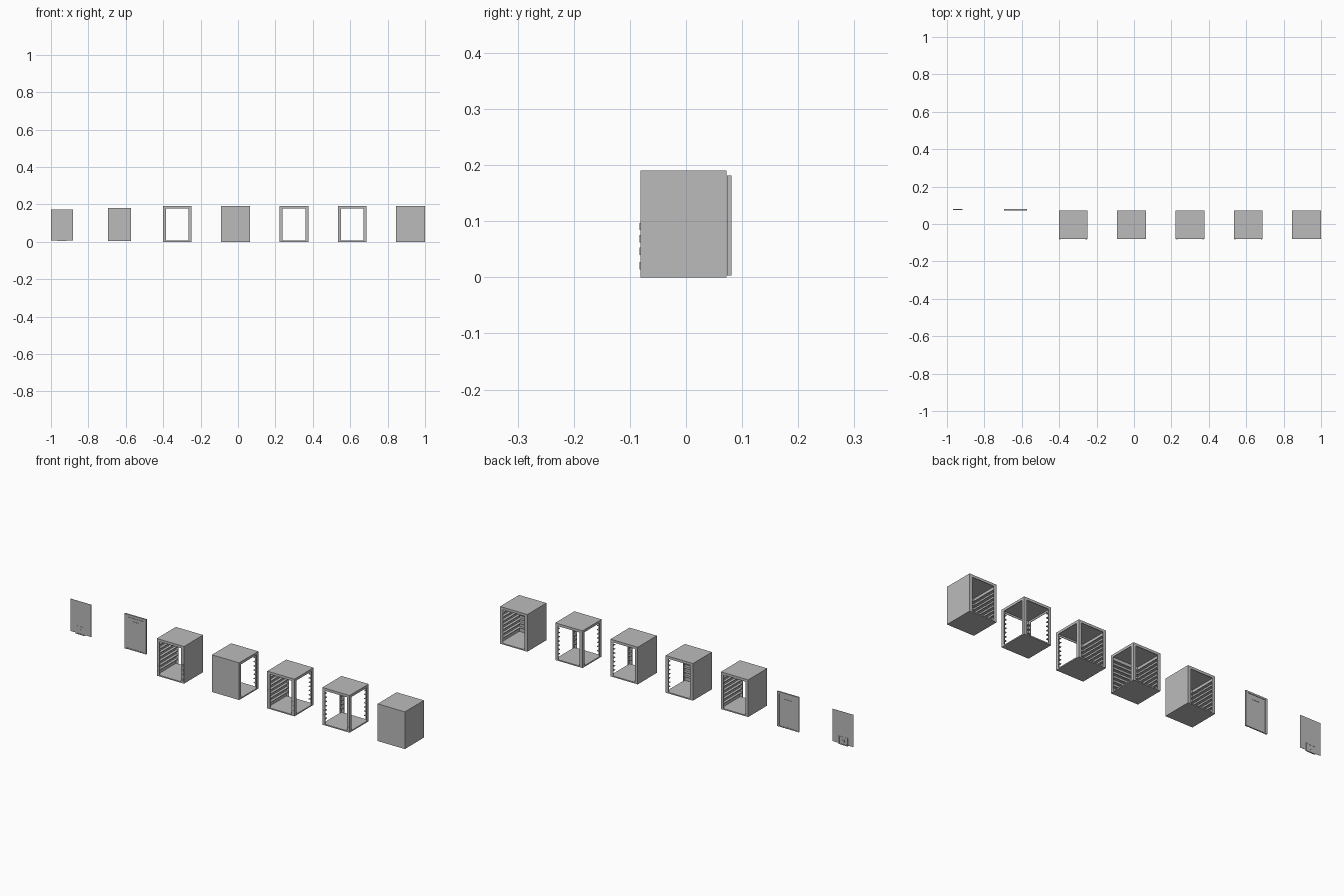
import bpy, bmesh

if "Cube" in bpy.data.objects:
    bpy.data.objects.remove(bpy.data.objects["Cube"])

grey = bpy.data.materials.new("mid grey metal")
grey.diffuse_color = (0.5, 0.5, 0.5, 1)
grey.use_nodes = True
grey.node_tree.nodes["Principled BSDF"].inputs["Base Color"].default_value = grey.diffuse_color


def make(name, boxes):
    """One object from a list of (x0, x1, y0, y1, z0, z1) blocks."""
    bm = bmesh.new()
    for x0, x1, y0, y1, z0, z1 in boxes:
        verts = bmesh.ops.create_cube(bm, size=1)["verts"]
        for v in verts:
            v.co.x = x1 if v.co.x > 0 else x0
            v.co.y = y1 if v.co.y > 0 else y0
            v.co.z = z1 if v.co.z > 0 else z0
    mesh = bpy.data.meshes.new(name)
    bm.to_mesh(mesh)
    bm.free()
    mesh.materials.append(grey)
    ob = bpy.data.objects.new(name, mesh)
    bpy.context.collection.objects.link(ob)
    return ob


H = 0.077            # half width and half depth of a cabinet
YC = -0.0045         # cabinet centre in y
TOP = 0.19
POST = 0.016         # width of the corner angles
T = 0.0025           # sheet thickness
LEDGES = [0.03 + 0.0215 * i for i in range(7)]


def cabinet(n, cx, walls):
    """Frame open on every side that is not listed in walls."""
    def place(blocks):
        return [(cx + a, cx + b, YC + c, YC + d, e, f) for a, b, c, d, e, f in blocks]

    # floor and roof sheets
    make(f"cabinet_{n}_floor", place([(-H, H, -H, H, 0, 0.006)]))
    make(f"cabinet_{n}_roof", place([(-H, H, -H, H, TOP - 0.004, TOP)]))

    # corner angles with small ledges, and skirt under the roof
    posts, rungs, skirt, hinges = [], [], [], []
    for sx in (-1, 1):
        xo, xi, xt = sx * H, sx * (H - POST), sx * (H - T)
        xs, xl = sorted((xo, xi)), sorted((xo, xt))
        skirt.append((*xl, -H + T, H - T, 0.177, TOP - 0.004))
        for sy in (-1, 1):
            yo, yi, yt = sy * H, sy * (H - POST), sy * (H - T)
            ys, yl = sorted((yo, yi)), sorted((yo, yt))
            posts.append((*xs, *yl, 0.006, TOP - 0.004))
            posts.append((*xl, *sorted((yt, yi)), 0.006, TOP - 0.004))
            for z in LEDGES:
                rungs.append((*sorted((xt, xi)), *sorted((yt, yi)), z, z + 0.003))
        for z in (0.014, 0.04, 0.062, 0.084):
            hinges.append((*sorted((sx * 0.067, sx * 0.073)), -H - 0.001, -H, z, z + 0.013))
    for sy in (-1, 1):
        yl = sorted((sy * H, sy * (H - T)))
        skirt.append((-H + POST, H - POST, *yl, 0.177, TOP - 0.004))
    make(f"cabinet_{n}_corner_posts", place(posts))
    make(f"cabinet_{n}_corner_ledges", place(rungs))
    make(f"cabinet_{n}_roof_skirt", place(skirt))

    # hinge tabs on cabinets with an open front
    if "front" not in walls:
        make(f"cabinet_{n}_hinge_tabs", place(hinges))

    # closed walls with shelf ledges on the inside
    e = H - POST
    for w in walls:
        s = 1 if w == "right" else -1
        outer = sorted((s * H, s * (H - T)))
        inner = sorted((s * (H - T), s * e))
        if w == "front":
            sheet = [(-e, e, *outer, 0.006, 0.177)]
            ledges = [(-e, e, *inner, z, z + 0.003) for z in LEDGES]
        else:
            sheet = [(*outer, -e, e, 0.006, 0.177)]
            ledges = [(*inner, -e, e, z, z + 0.003) for z in LEDGES]
        make(f"cabinet_{n}_{w}_wall", place(sheet))
        make(f"cabinet_{n}_{w}_shelf_ledges", place(ledges))


cabinet(1, -0.325, ("left", "right"))
cabinet(2, -0.013, ("front", "left"))
cabinet(3, 0.299, ("left",))
cabinet(4, 0.611, ())
cabinet(5, 0.923, ("front", "left", "right"))

# door: recessed sheet, rim, top rail and latch bar
dx0, dx1 = -0.694, -0.571
make("door_sheet", [(dx0 + 0.005, dx1 - 0.005, 0.0765, 0.0785, 0.006, 0.175)])
make("door_rim", [
    (dx0, dx0 + 0.011, 0.0735, 0.081, 0.003, 0.181),
    (dx1 - 0.011, dx1, 0.0735, 0.081, 0.003, 0.181),
    (dx0 + 0.011, dx1 - 0.011, 0.0735, 0.081, 0.172, 0.181),
    (dx0 + 0.011, dx1 - 0.011, 0.0745, 0.0805, 0.003, 0.008)])
make("door_top_rail", [(dx0 + 0.016, dx1 - 0.016, 0.0745, 0.0765, 0.161, 0.167)])
make("door_latch_bar", [(-0.65, -0.61, 0.075, 0.080, 0.147, 0.150)])

# thin panel with a bracket at the bottom
make("panel_sheet", [(-1, -0.883, 0.0765, 0.0775, 0.008, 0.173)])
make("panel_bracket", [
    (-0.969, -0.965, 0.074, 0.080, 0.004, 0.045),
    (-0.921, -0.917, 0.074, 0.080, 0.004, 0.045),
    (-0.965, -0.921, 0.074, 0.080, 0.004, 0.008),
    (-0.965, -0.921, 0.0755, 0.0785, 0.041, 0.045),
    (-0.949, -0.937, 0.0755, 0.0785, 0.018, 0.030)])
